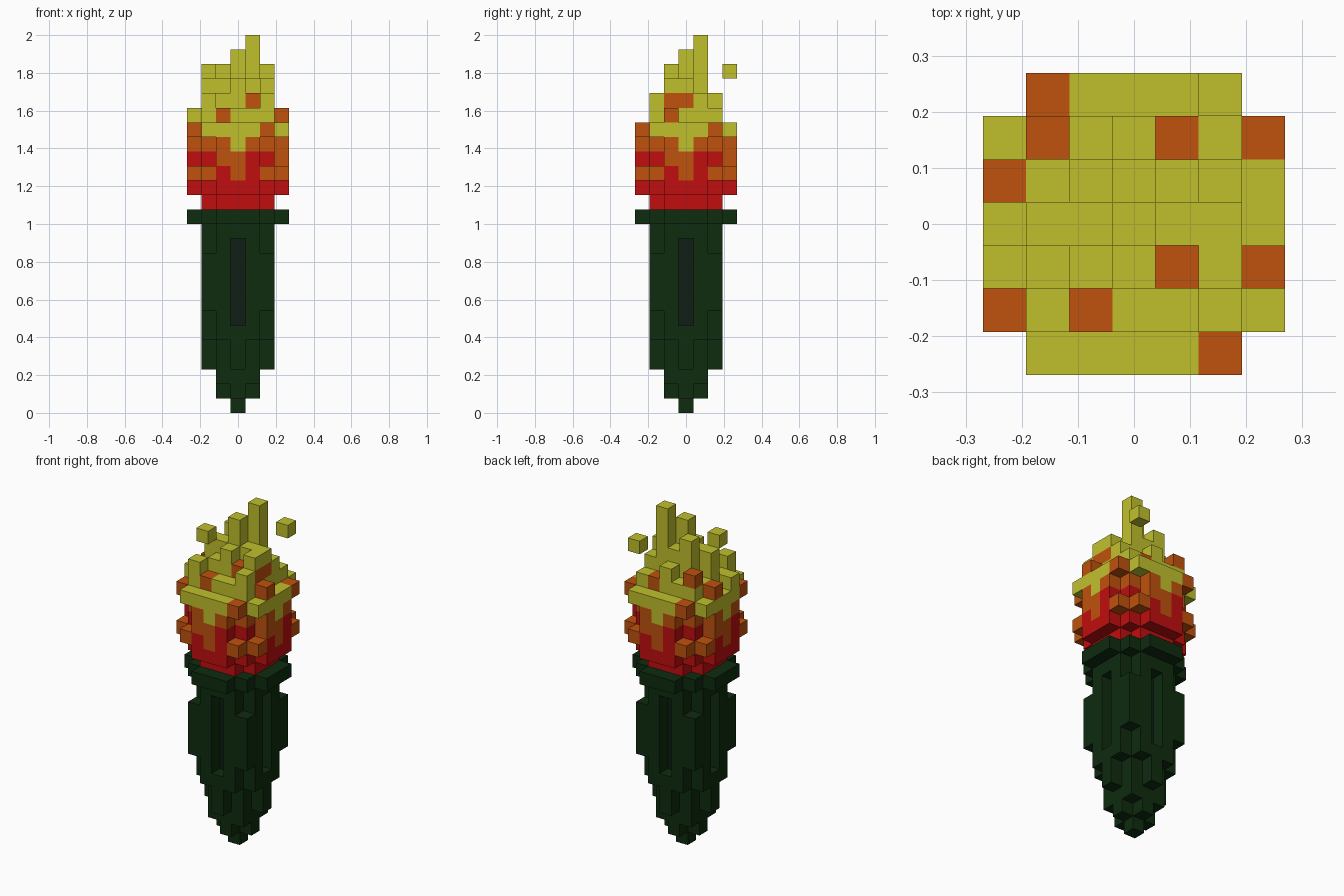
import bpy, bmesh
from mathutils import Vector

if "Cube" in bpy.data.objects:
    bpy.data.objects.remove(bpy.data.objects["Cube"], do_unlink=True)

S = 2 / 26  # edge of one block


def material(name, rgb):
    m = bpy.data.materials.new(name)
    m.use_nodes = True
    col = (*rgb, 1)
    m.diffuse_color = col
    bsdf = m.node_tree.nodes["Principled BSDF"]
    bsdf.inputs["Base Color"].default_value = col
    bsdf.inputs["Roughness"].default_value = 0.9
    return m


MATS = {
    "G": material("dark_green", (0.0044, 0.025, 0.0046)),
    "D": material("groove_green", (0.0045, 0.013, 0.007)),
    "R": material("flame_red", (0.53, 0.0044, 0.0044)),
    "O": material("flame_orange", (0.53, 0.084, 0.0044)),
    "Y": material("flame_yellow", (0.53, 0.53, 0.027)),
}
SIDES = [(1, 0, 0), (-1, 0, 0), (0, 1, 0), (0, -1, 0), (0, 0, 1), (0, 0, -1)]


def build(name, cells):
    """Mesh a dict of (x, y, layer) -> colour key, keeping outer faces only."""
    keys = sorted(set(cells.values()))
    me = bpy.data.meshes.new(name)
    bm = bmesh.new()
    verts = {}
    for (x, y, k), c in cells.items():
        for n in SIDES:
            if (x + n[0], y + n[1], k + n[2]) in cells:
                continue
            n = Vector(n)
            u = Vector((n.y, n.z, n.x))
            w = n.cross(u)
            mid = Vector((x, y, k + 0.5)) + n / 2
            quad = []
            for a, b in ((-1, -1), (1, -1), (1, 1), (-1, 1)):
                p = mid + (u * a + w * b) / 2
                key = tuple(round(v * 2) for v in p)
                if key not in verts:
                    verts[key] = bm.verts.new(p * S)
                quad.append(verts[key])
            bm.faces.new(quad).material_index = keys.index(c)
    bm.to_mesh(me)
    bm.free()
    for c in keys:
        me.materials.append(MATS[c])
    ob = bpy.data.objects.new(name, me)
    bpy.context.collection.objects.link(ob)
    return ob


def section(r, arm):
    """Square of half-size r whose outermost row only reaches out to arm."""
    return [(x, y) for x in range(-r, r + 1) for y in range(-r, r + 1)
            if max(abs(x), abs(y)) < r or min(abs(x), abs(y)) <= arm]


def fill(cells, layers, plan, colour):
    for k in layers:
        for x, y in plan:
            cells[x, y, k] = colour


def turn(x, y, n):
    for _ in range(n):
        x, y = -y, x
    return x, y


# Handle: stepped point, swelling shaft, dark groove on each side
handle = {}
fill(handle, [0], [(0, 0)], "G")
fill(handle, [1], section(1, 0), "G")
fill(handle, [2], section(1, 1), "G")
fill(handle, [3, 4], section(2, 0), "G")
fill(handle, [5, 6, 11, 12], section(2, 1), "G")
fill(handle, range(7, 11), section(2, 2), "G")
for k in range(6, 12):
    for n in range(4):
        del handle[(*turn(0, -2, n), k)]
        handle[(*turn(0, -1, n), k)] = "D"
build("handle", handle)

# Rim holding the fire
rim = {}
fill(rim, [13], section(2, 2) + [c for c in section(3, 1) if 3 in map(abs, c)], "G")
build("rim", rim)

# Flame base: layers with a colour pattern repeated on all four sides
flame = {}
fill(flame, [14], section(2, 1), "R")
bands = {15: (1, "R", "RRR"), 16: (2, "R", "ORORO"), 17: (1, "R", "OOR"),
         18: (1, "O", "OYO"), 19: (2, "Y", "YYYYO")}
for k, (arm, core, pattern) in bands.items():
    fill(flame, [k], section(3, arm), core)
    for n in range(4):
        for i, c in enumerate(pattern):
            flame[(*turn(i - arm, -3, n), k)] = c

# Flame tongues: top layer of each column, rows from back to front
tops = [(21, 20, 21, 20, 20),
        (20, 23, 22, 25, 21),
        (22, 22, 24, 22, 22),
        (20, 21, 22, 21, 22),
        (21, 20, 20, 20, 21)]
for j, row in enumerate(tops):
    for i, top in enumerate(row):
        fill(flame, range(20, top + 1), [(i - 2, 2 - j)], "Y")
for cell in ((-3, -1, 20),):
    flame[cell] = "Y"
# Orange embers among the yellow
for cell in ((3, -1, 20), (-3, 1, 20), (-2, 2, 21), (1, 2, 20), (1, -1, 21),
             (-1, -2, 20), (2, -1, 21), (2, 0, 21)):
    flame[cell] = "O"
build("flame", flame)

# Sparks floating beside the tip
build("spark_left", {(2, 3, 23): "Y"})
build("spark_right", {(-2, -1, 23): "Y"})
